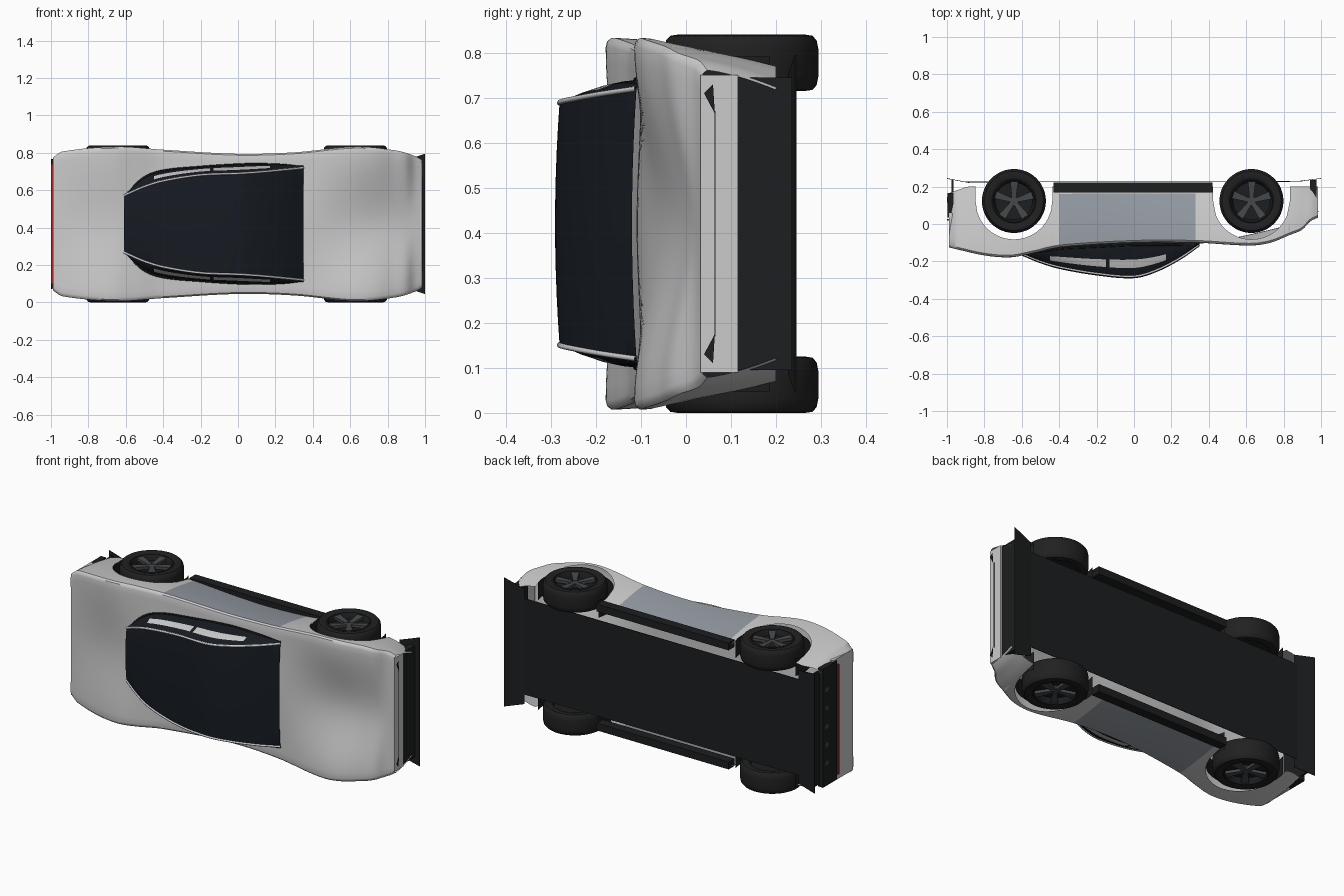
import bpy, bmesh, math
from mathutils import Vector, Matrix

if "Cube" in bpy.data.objects:
    bpy.data.objects.remove(bpy.data.objects["Cube"])

# The car lies on its side: x = length (nose +x), w = width (along z), h = car height (along -y)
def P(x, w, h):
    return Vector((x, -h, 0.42 + w))

def mat(name, r, g, b):
    m = bpy.data.materials.new(name)
    m.diffuse_color = (r, g, b, 1)
    m.use_nodes = True
    m.node_tree.nodes["Principled BSDF"].inputs["Base Color"].default_value = m.diffuse_color
    return m

BLACK = mat("black", .012, .013, .014)
GLASS = mat("dark_glass", .008, .011, .016)
RUBBER = mat("rubber", .015, .015, .016)
RIM = mat("rim_grey", .06, .065, .07)
DOOR = mat("door_grey", .3, .33, .37)
BODY = mat("body_grey", .55, .55, .56)
RED = mat("tail_red", .4, .02, .02)

def curve(xs, ys):
    """Smooth interpolating function through a few points."""
    n = len(xs)
    s = [(ys[min(i+1, n-1)] - ys[max(i-1, 0)]) / (xs[min(i+1, n-1)] - xs[max(i-1, 0)]) for i in range(n)]
    def f(x):
        x = min(max(x, xs[0]), xs[-1])
        i = max(k for k in range(n - 1) if xs[k] <= x)
        d = xs[i+1] - xs[i]
        t = (x - xs[i]) / d
        return ((2*t**3 - 3*t*t + 1) * ys[i] + (t**3 - 2*t*t + t) * d * s[i]
                + (3*t*t - 2*t**3) * ys[i+1] + (t**3 - t*t) * d * s[i+1])
    return f

def finish(name, bm, mats, angle=35):
    bmesh.ops.recalc_face_normals(bm, faces=bm.faces)
    me = bpy.data.meshes.new(name)
    bm.to_mesh(me)
    bm.free()
    ob = bpy.data.objects.new(name, me)
    bpy.context.collection.objects.link(ob)
    for m in mats:
        me.materials.append(m)
    bpy.ops.object.select_all(action='DESELECT')
    ob.select_set(True)
    bpy.context.view_layer.objects.active = ob
    bpy.ops.object.shade_smooth_by_angle(angle=math.radians(angle))
    return ob

def loft(name, rows, mats, pick=lambda i, j: 0, closed=False):
    bm = bmesh.new()
    vs = [[bm.verts.new(p) for p in r] for r in rows]
    n = len(rows[0])
    for i in range(len(rows) - 1 + closed):
        a, b = vs[i], vs[(i + 1) % len(rows)]
        for j in range(n - 1):
            f = bm.faces.new((a[j], a[j+1], b[j+1], b[j]))
            f.material_index = pick(i, j)
    return finish(name, bm, mats)

def prism(name, pts, w0, w1, m):
    """Side profile (x, h) extruded across the width."""
    bm = bmesh.new()
    a = [bm.verts.new(P(x, w0, h)) for x, h in pts]
    b = [bm.verts.new(P(x, w1, h)) for x, h in pts]
    bm.faces.new(a)
    bm.faces.new(b[::-1])
    for i in range(len(pts)):
        k = (i + 1) % len(pts)
        bm.faces.new((a[i], a[k], b[k], b[i]))
    return finish(name, bm, [m])

def box(name, x0, x1, w0, w1, h0, h1, m):
    return prism(name, [(x0, h0), (x1, h0), (x1, h1), (x0, h1)], w0, w1, m)

# Body shell
WHEELS, AXLE, ARCH = (-.642, .628), -.123, .205
width = curve([-.99, -.94, -.65, -.4, 0, .3, .63, .85, .95, .985],
              [.355, .387, .413, .397, .375, .383, .413, .392, .362, .342])
shoulder = curve([-.99, -.8, -.66, -.55, -.4, 0, .33, .62, .73, .83, .9, .94, .985],
                 [.125, .168, .178, .158, .125, .10, .10, .115, .10, .06, .03, -.012, -.035])
centre = curve([-.99, -.65, -.4, 0, .35, .6, .85, .985], [.122, .152, .13, .11, .105, .06, .0, -.035])

def sill(x):
    for c in WHEELS:
        if abs(x - c) <= ARCH:
            return AXLE + math.sqrt(max(ARCH**2 - (x - c)**2, 0))
    return -.165 - .035 * min(1, (x + .99) / .1)

xs = [-.99 + 1.975 * i / 130 for i in range(131)] + [-.401, .33]
for c in WHEELS:
    xs += [c + s * (ARCH + e) for s in (-1, 1) for e in (0, .0005)]
xs.sort()
SIDE, DECK = 8, 12
rows = []
for x in xs:
    W, hs, hb, half = width(x), shoulder(x), sill(x), []
    for j in range(SIDE + 1):
        h = hb + (hs - .012 - hb) * j / SIDE
        half.append((W - .045 * ((hs - h) / (hs + .2)) ** 1.5, h))
    half.append((W - .008, hs - .003))
    for j in range(DECK + 1):
        u = 1 - j / DECK
        half.append(((W - .02) * u, centre(x) + (hs - centre(x)) * u * u * (3 - 2 * u)))
    rows.append([P(x, w, h) for w, h in half] + [P(x, -w, h) for w, h in half[-2::-1]])
NJ = len(rows[0]) - 1
loft("body_shell", rows, [BODY, DOOR],
     lambda i, j: int(-.402 < xs[i] < .329 and 1 <= min(j, NJ - 1 - j) < SIDE))

# Canopy: glass roof with side windows and light side panels
cx = [-.61, -.5, -.4, -.2, 0, .12, .25, .35]
base_w = curve(cx, [.155, .25, .285, .305, .318, .32, .315, .303])
roof_w = curve(cx, [.152, .20, .23, .262, .27, .278, .29, .30])
base_h = curve(cx, [.14, .135, .12, .11, .10, .10, .10, .095])
roof_h = curve(cx, [.155, .20, .23, .265, .28, .247, .18, .11])
kx = [-.61 + .96 * i / 48 for i in range(49)]
rows = []
for x in kx:
    bw, rw, bh, rh = base_w(x), roof_w(x), base_h(x), roof_h(x)
    half = [(bw + (rw - bw) * t + .01 * math.sin(math.pi * t), bh + (rh - bh) * t) for t in (0, .25, .5, .75, 1)]
    half += [(rw * u, rh + .01 * (1 - u * u)) for u in (.8, .6, .4, .2, 0)]
    rows.append([P(x, w, h) for w, h in half] + [P(x, -w, h) for w, h in half[-2::-1]])
NC = len(rows[0]) - 1
loft("canopy", rows, [GLASS, BODY],
     lambda i, j: int(min(j, NC - 1 - j) == 2 and -.45 < kx[i] < .16 and not -.17 < kx[i] < -.14))

def pipe(name, pts, r, m):
    cu = bpy.data.curves.new(name, 'CURVE')
    cu.dimensions, cu.bevel_depth, cu.bevel_resolution = '3D', r, 2
    sp = cu.splines.new('POLY')
    sp.points.add(len(pts) - 1)
    for q, p in zip(sp.points, pts):
        q.co = (*p, 1)
    cu.materials.append(m)
    bpy.context.collection.objects.link(bpy.data.objects.new(name, cu))

for s in (-1, 1):
    side = "upper" if s > 0 else "lower"
    pipe("roof_rail_" + side, [P(x, s * roof_w(x), roof_h(x)) for x in kx], .006, BODY)
    pipe("window_trim_" + side, [P(x, s * base_w(x), base_h(x) + .012) for x in kx], .005, BLACK)
    # Sills along the doors
    box("sill_" + side, -.43, .42, s * .325, s * .368, -.222, -.168, BLACK)
    # Slim headlights
    bm = bmesh.new()
    bm.faces.new([bm.verts.new(P(.992, s * w, h)) for w, h in ((.31, -.06), (.29, -.04), (.245, -.064))])
    finish("headlight_" + side, bm, [BLACK])

# Nose, grille, splitter
box("nose_panel", .95, .985, -.33, .33, -.115, -.032, BODY)
box("nose_crease", .984, .988, -.25, .25, -.066, -.063, BLACK)
box("grille", .94, .975, -.325, .325, -.235, -.11, BLACK)

def plate(name, x0, w0, h0, x1, w1, h1):
    bm = bmesh.new()
    q = [P(x0, -w0, h0), P(x1, -w1, h1), P(x1, w1, h1), P(x0, w0, h0)]
    t = Vector((0, .003, 0))
    lo, hi = [bm.verts.new(p) for p in q], [bm.verts.new(p - t) for p in q]
    bm.faces.new(lo)
    bm.faces.new(hi[::-1])
    for i in range(4):
        k = (i + 1) % 4
        bm.faces.new((lo[i], lo[k], hi[k], hi[i]))
    finish(name, bm, [BLACK])

plate("front_splitter", .88, .335, -.23, 1.0, .375, -.245)
plate("rear_diffuser", -.88, .33, -.222, -1.0, .348, -.245)
plate("floor", -.9, .28, -.226, .9, .28, -.229)

# Tail panels, light strip and exhaust tips
box("tail_panel", -.99, -.97, -.352, .352, -.06, .122, BODY)
box("tail_lower", -.998, -.965, -.345, .345, -.165, -.035, BLACK)
box("diffuser_back", -.975, -.965, -.33, .33, -.235, -.16, BLACK)
box("tail_light", -1.0, -.985, -.32, .32, -.028, -.018, RED)

def disc(name, p, r, depth, axis, m):
    bm = bmesh.new()
    rot = Matrix.Rotation(math.pi / 2, 4, 'Y') if axis == 'X' else Matrix()
    bmesh.ops.create_cone(bm, cap_ends=True, segments=32, radius1=r, radius2=r, depth=depth,
                          matrix=Matrix.Translation(p) @ rot)
    finish(name, bm, [m])

for i in range(5):
    disc("exhaust_tip", P(-.996, (i - 2) * .107, -.13), .014, .006, 'X', RIM)

# Wheels: revolved tyre, dished rim, five spokes, dark arch liner
tyre = [(.112, .03), (.118, .055), (.142, .0625), (.158, .06), (.167, .05), (.171, .03),
        (.171, -.03), (.167, -.05), (.158, -.06), (.142, -.0625), (.118, -.055), (.112, -.03)]
rim = [(.118, .055), (.112, .058), (.106, .05), (.1, .025), (.03, .02), (.0005, .02)]

def revolve(name, prof, c, s, m, n=48):
    loft(name, [[c + Vector((r * math.cos(a), r * math.sin(a), s * z)) for r, z in prof]
                for a in (2 * math.pi * k / n for k in range(n))], [m], closed=True)

for end, x in zip(("rear", "front"), WHEELS):
    for s in (-1, 1):
        tag = end + ("_upper" if s > 0 else "_lower")
        c = P(x, s * .3575, AXLE)
        revolve("tyre_" + tag, tyre, c, s, RUBBER)
        revolve("rim_" + tag, rim, c, s, BLACK)
        disc("wheel_back_" + tag, c - Vector((0, 0, s * .03)), .114, .01, 'Z', BLACK)
        disc("hub_" + tag, c + Vector((0, 0, s * .034)), .024, .02, 'Z', RIM)
        bm = bmesh.new()
        for k in range(5):
            new = bmesh.ops.create_cube(bm, size=1)["verts"]
            for v in new:
                out = v.co.x > 0
                v.co = Vector((.104 if out else .015, v.co.y * (.042 if out else .022),
                               s * (.038 + v.co.z * .016 + .008 * out)))
            bmesh.ops.transform(bm, verts=new, matrix=Matrix.Translation(c) @ Matrix.Rotation(2 * math.pi * k / 5 + .3, 4, 'Z'))
        finish("spokes_" + tag, bm, [RIM])
        liner = [P(x + (ARCH - .001) * math.cos(a), 0, AXLE + (ARCH - .001) * math.sin(a))
                 for a in (math.pi * (-.1 + 1.2 * k / 24) for k in range(25))]
        loft("arch_liner_" + tag, [[p + Vector((0, 0, s * w)) for p in liner] for w in (.27, .372)], [BLACK])
